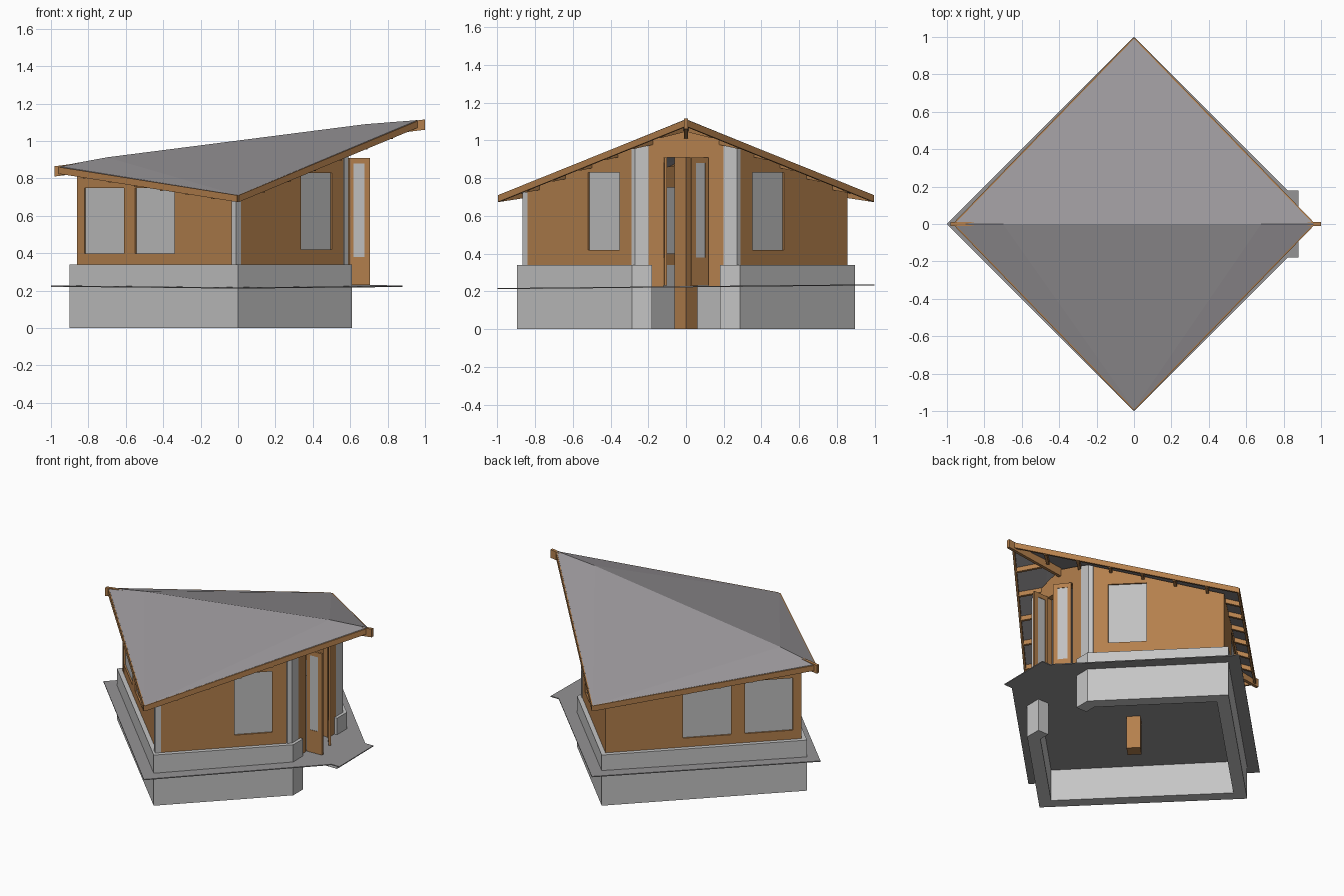
import bpy, bmesh
from mathutils import Vector

if "Cube" in bpy.data.objects:
    bpy.data.objects.remove(bpy.data.objects["Cube"])


def material(name, rgb):
    m = bpy.data.materials.new(name)
    m.diffuse_color = (*rgb, 1)
    m.use_nodes = True
    m.node_tree.nodes["Principled BSDF"].inputs["Base Color"].default_value = m.diffuse_color
    return m


WOOD = material("warm wood", (0.456, 0.216, 0.074))
CONCRETE = material("pale concrete", (0.56, 0.56, 0.56))
GLASS = material("grey glass", (0.53, 0.53, 0.53))
ROOF = material("roof grey", (0.32, 0.305, 0.32))
GROUND = material("ground grey", (0.30, 0.295, 0.30))

# Ridge profile (x, z) and the eave corners at (0, +-EAVE_Y, EAVE_Z)
RIDGE = [(-0.96, 0.865), (-0.70, 0.913), (0.68, 1.09), (0.96, 1.112)]
EAVE_Y, EAVE_Z = 0.99, 0.71


def roof_z(x, y):
    """Height of the roof surface above a plan point."""
    t = max(1 - abs(y) / EAVE_Y, 0.001)
    rx = min(max(x / t, RIDGE[0][0]), RIDGE[-1][0])
    for (x0, z0), (x1, z1) in zip(RIDGE, RIDGE[1:]):
        if rx <= x1:
            break
    rz = z0 + (z1 - z0) * (rx - x0) / (x1 - x0)
    return EAVE_Z * (1 - t) + rz * t


def under_roof(x, y):
    return roof_z(x, y) - 0.022


def finish(name, bm, mat):
    bmesh.ops.recalc_face_normals(bm, faces=bm.faces)
    me = bpy.data.meshes.new(name)
    bm.to_mesh(me)
    bm.free()
    me.materials.append(mat)
    ob = bpy.data.objects.new(name, me)
    bpy.context.collection.objects.link(ob)
    return ob


def prism(name, pts, lo, hi, mat):
    """Extrude a plan outline between two heights (numbers or functions of x, y)."""
    height = lambda h, p: h(*p) if callable(h) else h
    bm = bmesh.new()
    bot = [bm.verts.new((*p, height(lo, p))) for p in pts]
    top = [bm.verts.new((*p, height(hi, p))) for p in pts]
    bm.faces.new(bot[::-1])
    bm.faces.new(top)
    for i in range(len(pts)):
        j = (i + 1) % len(pts)
        bm.faces.new((bot[i], bot[j], top[j], top[i]))
    return finish(name, bm, mat)


def beam(name, a, b, width, depth):
    """Timber with an upright rectangular section running from a to b."""
    a, b = Vector(a), Vector(b)
    d = b - a
    side = Vector((-d.y, d.x, 0)).normalized() * width / 2
    up = Vector((0, 0, depth / 2))
    bm = bmesh.new()
    ends = [[bm.verts.new(p + side * s + up * u)
             for s, u in ((-1, -1), (1, -1), (1, 1), (-1, 1))] for p in (a, b)]
    bm.faces.new(ends[0])
    bm.faces.new(ends[1])
    for i in range(4):
        j = (i + 1) % 4
        bm.faces.new((ends[0][i], ends[0][j], ends[1][j], ends[1][i]))
    return finish(name, bm, WOOD)


def wall(name, a, b, inward, openings, lo, hi, thick=0.05, glazed=True):
    """Wall from a to b (outer line) with openings (t0, t1, z0, z1) and panes."""
    a, b = Vector(a), Vector(b)
    n = Vector(inward).normalized()

    def strip(t0, t1, d0, d1):
        p, q = a.lerp(b, t0), a.lerp(b, t1)
        return [tuple(v) for v in (p + n * d0, q + n * d0, q + n * d1, p + n * d1)]

    t = 0
    for t0, t1, z0, z1 in openings:
        prism(name + "_post", strip(t, t0, 0, thick), lo, hi, WOOD)
        if z0 > lo:
            prism(name + "_sill", strip(t0, t1, 0, thick), lo, z0, WOOD)
        prism(name + "_header", strip(t0, t1, 0, thick), z1, hi, WOOD)
        if glazed:
            prism(name + "_pane", strip(t0, t1, thick * .2, thick * .2 + .008), z0, z1, GLASS)
        t = t1
    prism(name + "_post", strip(t, 1, 0, thick), lo, hi, WOOD)


def square(x, y, r):
    return [(x - r, y), (x, y - r), (x + r, y), (x, y + r)]


# Ground sheet with entry path, slightly tilted
prism("ground", [(-1, 0), (0, -1), (.82, -.18), (.88, -.18), (.88, .18), (.82, .18), (0, 1)],
      lambda x, y: .221 + .01 * y, lambda x, y: .227 + .01 * y, GROUND)

# Foundation ring, open at the entry corner
half = [(.61, .18), (.61, .285), (0, .895), (-.9, 0)]
inner = [(-.79, 0), (0, .785), (.53, .255), (.53, .18)]
outline = half + [(x, -y) for x, y in half[-2::-1]]
outline += [(x, -y) for x, y in inner[::-1]] + inner[1:]
prism("foundation", outline, 0, .34, CONCRETE)

# Walls, mirrored front and back
for s, label in ((-1, "front"), (1, "back")):
    wall(label + "_left_wall", (0, .855 * s), (-.86, 0), (1, -s),
         [(.395, .64, .40, .75), (.71, .955, .40, .75)], .34, under_roof)
    wall(label + "_right_wall", (0, .855 * s), (.57, .285 * s), (-1, -s),
         [(.59, .88, .42, .83)], .34, under_roof)
    prism(label + "_entry_pillar",
          [(.53, .2 * s), (.59, .2 * s), (.59, .27 * s), (.57, .29 * s), (.53, .29 * s)],
          .34, under_roof, CONCRETE)
prism("corner_pillar", square(-.01, -.84, .026), .34, under_roof, CONCRETE)

# Entry wall with doorway and header gable
wall("entry_wall", (.59, -.2), (.59, 0), (-1, 0), [(.4, 1, .226, .91)], .226,
     under_roof, .04, False)
wall("entry_wall", (.59, .2), (.59, 0), (-1, 0), [(.4, 1, .226, .91)], .226,
     under_roof, .04, False)

# Two open glazed door leaves
leaf = [(.2, .75, .38, .88)]
wall("door_leaf", (.595, -.12), (.705, -.115), (0, 1), leaf, .23, .91, .014)
wall("door_leaf", (.6, .12), (.67, .03), (-.09, -.07), leaf, .23, .91, .014)

# Central post carrying the ridge
prism("central_post", square(0, 0, .06), 0, .96, WOOD)
beam("ridge_beam", (-.98, 0, .838), (1, 0, 1.088), .02, .055)

# Roof sheet: facets fanning from the ridge to each eave corner
bm = bmesh.new()
layers = []
for dz in (0, -.012):
    ridge = [bm.verts.new((x, 0, z + dz)) for x, z in RIDGE]
    eaves = [bm.verts.new((0, s * EAVE_Y, EAVE_Z + dz)) for s in (-1, 1)]
    for e in eaves:
        for p, q in zip(ridge, ridge[1:]):
            bm.faces.new((p, q, e))
    layers.append([ridge[0], eaves[0], ridge[-1], eaves[1]])
for i in range(4):
    j = (i + 1) % 4
    bm.faces.new((layers[0][i], layers[0][j], layers[1][j], layers[1][i]))
finish("roof", bm, ROOF)

# Fascia boards along the eaves and rafter tails under the overhang
for s in (-1, 1):
    for (x, z) in (RIDGE[0], RIDGE[-1]):
        a = Vector((x, 0, z - .021))
        b = Vector((0, s * EAVE_Y, EAVE_Z - .018))
        beam("fascia", a, b, .014, .036)
        for k in range(1, 7):
            p = a.lerp(b, k / 7)
            step = .16 if x < 0 or k > 2 else .26
            q = Vector((p.x - step * .7 * (1 if x > 0 else -1), p.y - s * step * .7, 0))
            if q.y * s < .02:
                q = p.lerp(q, (p.y * s - .02) / (p.y * s - q.y * s))
            if q.x * x < 0:
                q = p.lerp(q, p.x / (p.x - q.x))
            q.z = roof_z(q.x, q.y) - .028
            beam("rafter_tail", (p.x, p.y, roof_z(p.x, p.y) - .028), q, .018, .03)
